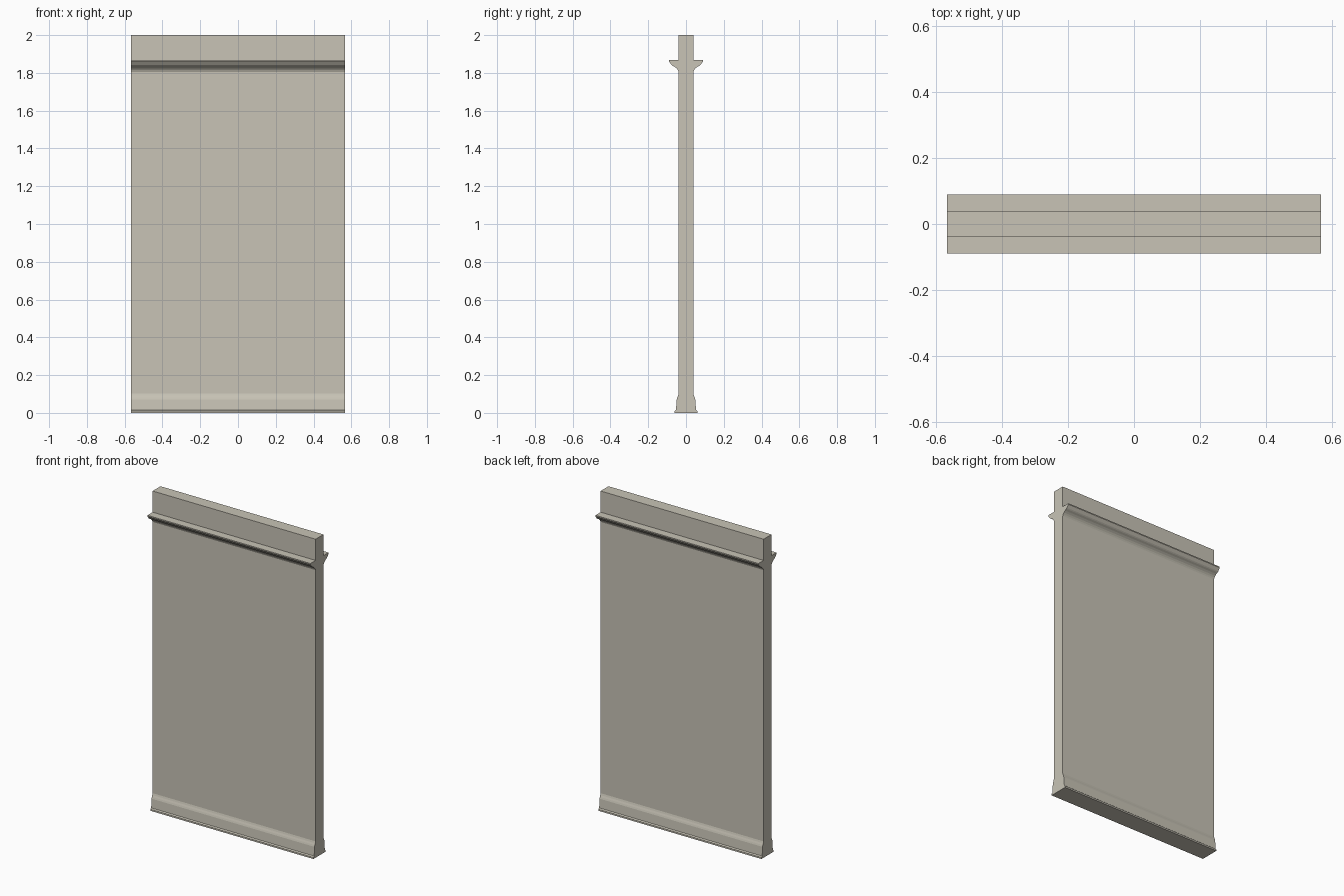
import bpy
import bmesh

cube = bpy.data.objects.get("Cube")
if cube:
    bpy.data.objects.remove(cube, do_unlink=True)

HALF_WIDTH = 0.566
WALL = 0.039

# Stone colour
stone = bpy.data.materials.new("warm_grey_stone")
stone.use_nodes = True
colour = (0.578, 0.55, 0.468, 1.0)
stone.diffuse_color = colour
bsdf = stone.node_tree.nodes["Principled BSDF"]
bsdf.inputs["Base Color"].default_value = colour
bsdf.inputs["Roughness"].default_value = 0.8

# Half cross-section (depth, height): skirting, wall, cornice, parapet
skirting = [(0.06, 0), (0.06, 0.01), (0.053, 0.016), (0.049, 0.072),
            (0.046, 0.082), (0.042, 0.092), (WALL, 0.103)]
cornice = [(WALL, 1.806), (0.043, 1.815), (0.05, 1.824), (0.06, 1.832),
           (0.071, 1.838), (0.077, 1.843), (0.09, 1.86), (0.09, 1.867),
           (WALL, 1.867)]
parapet = [(WALL, 2.0)]
half = skirting + cornice + parapet
profile = half + [(-y, z) for y, z in reversed(half)]

# Panel: the mirrored section extruded along its width
bm = bmesh.new()
verts = [bm.verts.new((-HALF_WIDTH, y, z)) for y, z in profile]
face = bm.faces.new(verts)
result = bmesh.ops.extrude_face_region(bm, geom=[face], use_keep_orig=True)
moved = [g for g in result["geom"] if isinstance(g, bmesh.types.BMVert)]
bmesh.ops.translate(bm, verts=moved, vec=(2 * HALF_WIDTH, 0, 0))
bmesh.ops.recalc_face_normals(bm, faces=bm.faces)
mesh = bpy.data.meshes.new("wall_panel")
bm.to_mesh(mesh)
bm.free()
mesh.materials.append(stone)
panel = bpy.data.objects.new("wall_panel", mesh)
bpy.context.collection.objects.link(panel)
